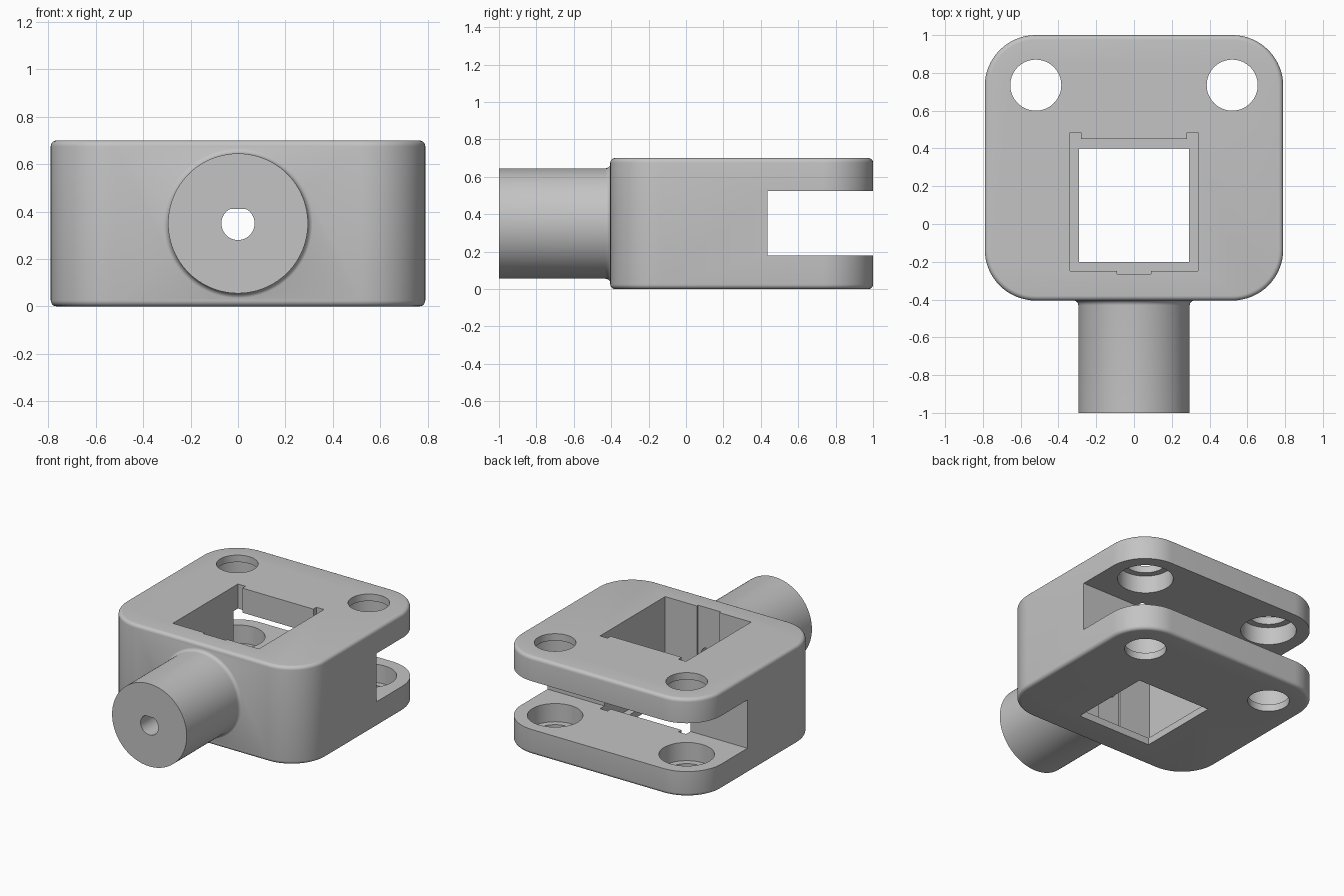
import bpy, bmesh
from math import sin, cos, pi, radians
from mathutils import Matrix

cube = bpy.data.objects.get("Cube")
if cube:
    bpy.data.objects.remove(cube, do_unlink=True)

grey = bpy.data.materials.new("plain_grey")
grey.use_nodes = True
colour = (0.55, 0.55, 0.55, 1)
grey.diffuse_color = colour
grey.node_tree.nodes["Principled BSDF"].inputs["Base Color"].default_value = colour

HEIGHT, AXIS_Z = 0.70, 0.35
FRONT, BACK, HALF_W = -0.405, 1.0, 0.79


def loft(name, rings, matrix=None):
    """Closed solid through a stack of equal-length rings."""
    bm = bmesh.new()
    loops = [[bm.verts.new(p) for p in ring] for ring in rings]
    n = len(loops[0])
    for a, b in zip(loops, loops[1:]):
        for i in range(n):
            j = (i + 1) % n
            bm.faces.new((a[i], a[j], b[j], b[i]))
    bm.faces.new(loops[0][::-1])
    bm.faces.new(loops[-1])
    if matrix:
        bm.transform(matrix)
    bmesh.ops.recalc_face_normals(bm, faces=bm.faces)
    mesh = bpy.data.meshes.new(name)
    bm.to_mesh(mesh)
    bm.free()
    mesh.materials.append(grey)
    obj = bpy.data.objects.new(name, mesh)
    bpy.context.collection.objects.link(obj)
    return obj


def prism(name, outline, lo, hi, matrix=None):
    return loft(name, [[(x, y, z) for x, y in outline] for z in (lo, hi)], matrix)


def rect(x0, x1, y0, y1):
    return [(x0, y0), (x1, y0), (x1, y1), (x0, y1)]


def circle(r, cx=0, cy=0, n=64):
    return [(cx + r * cos(2 * pi * i / n), cy + r * sin(2 * pi * i / n)) for i in range(n)]


def rounded_ring(inset, z, radius=0.27, steps=16):
    pts = []
    cy = (FRONT + BACK) / 2
    hx, hy = HALF_W - radius, (BACK - FRONT) / 2 - radius
    r = radius - inset
    for q, (sx, sy) in enumerate([(1, 1), (-1, 1), (-1, -1), (1, -1)]):
        for i in range(steps + 1):
            a = pi / 2 * (q + i / steps)
            pts.append((sx * hx + r * cos(a), cy + sy * hy + r * sin(a), z))
    return pts


def combine(target, other, operation):
    mod = target.modifiers.new(operation, 'BOOLEAN')
    mod.operation, mod.solver, mod.object = operation, 'EXACT', other
    bpy.ops.object.select_all(action='DESELECT')
    bpy.context.view_layer.objects.active = target
    target.select_set(True)
    bpy.ops.object.modifier_apply(modifier=mod.name)
    bpy.data.objects.remove(other, do_unlink=True)


# Rounded block with softened top and bottom rims
soft = 0.025
arc = [(soft * (1 - sin(a)), soft * (1 - cos(a)))
       for a in (pi / 2 * i / 5 for i in range(6))]
rings = [rounded_ring(d, z) for d, z in arc]
rings += [rounded_ring(d, HEIGHT - z) for d, z in reversed(arc)]
body = loft("clevis_body", rings)

# Round shank with a small fillet where it meets the block
along_y = Matrix.Translation((0, 0, AXIS_Z)) @ Matrix.Rotation(radians(-90), 4, 'X')
shank_r, fillet = 0.295, 0.027
stations = [(-1.0, shank_r)]
for i in range(7):
    a = pi / 2 * i / 6
    stations.append((FRONT + 0.001 - fillet + fillet * sin(a),
                     shank_r + fillet * (1 - cos(a))))
stations.append((FRONT + 0.04, shank_r))
shank = loft("shank", [[(x, y, s) for x, y in circle(r, n=96)] for s, r in stations], along_y)
combine(body, shank, 'UNION')

# Fork slot at the back
combine(body, prism("slot_cutter", rect(-1, 1, 0.435, 1.2), 0.18, 0.525), 'DIFFERENCE')

# Pocket with corner reliefs and a shallow key groove
half = [(0.09, -0.265), (0.09, -0.25), (0.34, -0.25), (0.34, 0.485), (0.28, 0.485), (0.28, 0.45)]
pocket = half + [(-x, y) for x, y in reversed(half)]
combine(body, prism("pocket_cutter", pocket, 0.05, 0.8), 'DIFFERENCE')

# Smaller opening through the pocket floor
combine(body, prism("floor_cutter", rect(-0.29, 0.29, -0.2, 0.4), -0.1, 0.1), 'DIFFERENCE')

# Pin holes, counterbored from inside the fork
for side in (-1, 1):
    x, y = side * 0.52, 0.735
    combine(body, prism("pin_hole_cutter", circle(0.135, x, y), -0.1, 0.8), 'DIFFERENCE')
    combine(body, prism("counterbore_cutter", circle(0.18, x, y), 0.05, HEIGHT - 0.05), 'DIFFERENCE')

# D-shaped bore along the shank, flat side up (local y points down)
d_shape = [(x, max(y, -0.06)) for x, y in circle(0.07)]
combine(body, prism("bore_cutter", d_shape, -1.1, 0.0, along_y), 'DIFFERENCE')

bpy.ops.object.select_all(action='DESELECT')
body.select_set(True)
bpy.context.view_layer.objects.active = body
bpy.ops.object.shade_smooth_by_angle(angle=radians(30))
